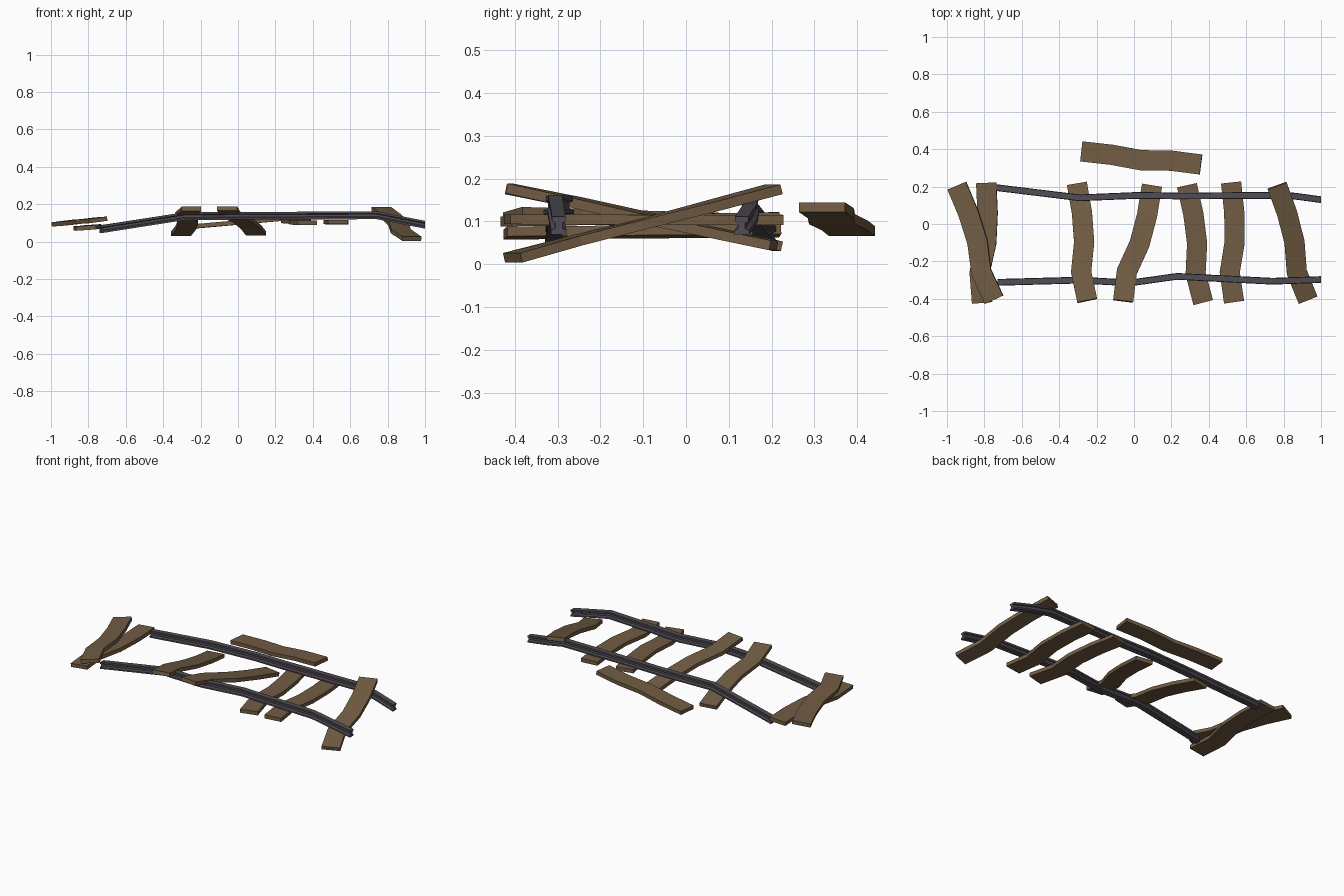
import bpy, bmesh
from mathutils import Vector

if "Cube" in bpy.data.objects:
    bpy.data.objects.remove(bpy.data.objects["Cube"])


def material(name, col):
    m = bpy.data.materials.new(name)
    m.diffuse_color = (*col, 1)
    m.use_nodes = True
    m.node_tree.nodes["Principled BSDF"].inputs["Base Color"].default_value = m.diffuse_color
    return m


WOOD = material("weathered brown wood", (0.165, 0.107, 0.056))
STEEL = material("dark grey steel", (0.083, 0.073, 0.090))


def loft(name, rings, mat):
    """Skin equal closed rings and cap both ends."""
    bm = bmesh.new()
    vs = [[bm.verts.new(p) for p in r] for r in rings]
    n = len(vs[0])
    for a, b in zip(vs, vs[1:]):
        for i in range(n):
            j = (i + 1) % n
            bm.faces.new((a[i], a[j], b[j], b[i]))
    bm.faces.new(vs[0])
    bm.faces.new(vs[-1])
    bmesh.ops.recalc_face_normals(bm, faces=bm.faces)
    me = bpy.data.meshes.new(name)
    bm.to_mesh(me)
    bm.free()
    me.materials.append(mat)
    ob = bpy.data.objects.new(name, me)
    bpy.context.collection.objects.link(ob)


def plank(name, back, front, roll=0.0, wave=(0, .013, .011, -.019, 0)):
    """Warped board from its back end to its front end; wave bends it sideways."""
    a, b = Vector(back), Vector(front)
    d = (b - a).normalized()
    side = Vector((-d.y, d.x, 0)).normalized()
    pts = [a.lerp(b, i / 4) + side * w for i, w in enumerate(wave)]
    rings = []
    for i, p in enumerate(pts):
        t = (pts[min(i + 1, 4)] - pts[max(i - 1, 0)]).normalized()
        s = Vector((-t.y, t.x, 0)).normalized()
        up = t.cross(s)
        s = (s + up * roll).normalized() * 0.054
        up = t.cross(s).normalized() * 0.0115
        rings.append([p + s + up, p - s + up, p - s - up, p + s - up])
    loft(name, rings, WOOD)


# Cross ties: back end, front end, sideways tilt
ties = [
    ((-.947, .205, .098), (-.748, -.405, .116), .12),
    ((-.790, .220, .078), (-.812, -.422, .073), .07),
    ((-.305, .215, .042), (-.250, -.410, .175), .0),
    ((.096, .205, .044), (-.058, -.412, .177), .0),
    ((.283, .207, .110), (.370, -.420, .100), .0),
    ((.519, .222, .103), (.535, -.418, .105), .0),
    ((.765, .205, .175), (.930, -.405, .015), .0),
]
for k, (back, front, roll) in enumerate(ties):
    plank(f"tie_{k + 1}", back, front, roll)

# Loose board lying beside the track
plank("loose_board", (-.281, .388, .077), (.358, .318, .133), 0,
      (0, 0, -.012, .003, 0))

# Rails: an I-shaped section swept along a bent path
half = [(.018, -.021), (.018, -.012), (.008, -.006),
        (.008, .006), (.016, .010), (.016, .021)]
section = half + [(-y, z) for y, z in reversed(half)]


def rail(name, path):
    loft(name, [[(x, y + u, z + v) for u, v in section] for x, y, z in path], STEEL)


rail("back_rail", [(-.74, .195, .066), (-.29, .140, .135), (.02, .153, .138),
                   (.23, .150, .138), (.74, .153, .141), (.86, .149, .118), (1, .130, .090)])
rail("front_rail", [(-.73, -.312, .066), (-.29, -.300, .135), (-.02, -.315, .138),
                    (.23, -.280, .138), (.74, -.306, .141), (1, -.297, .090)])
